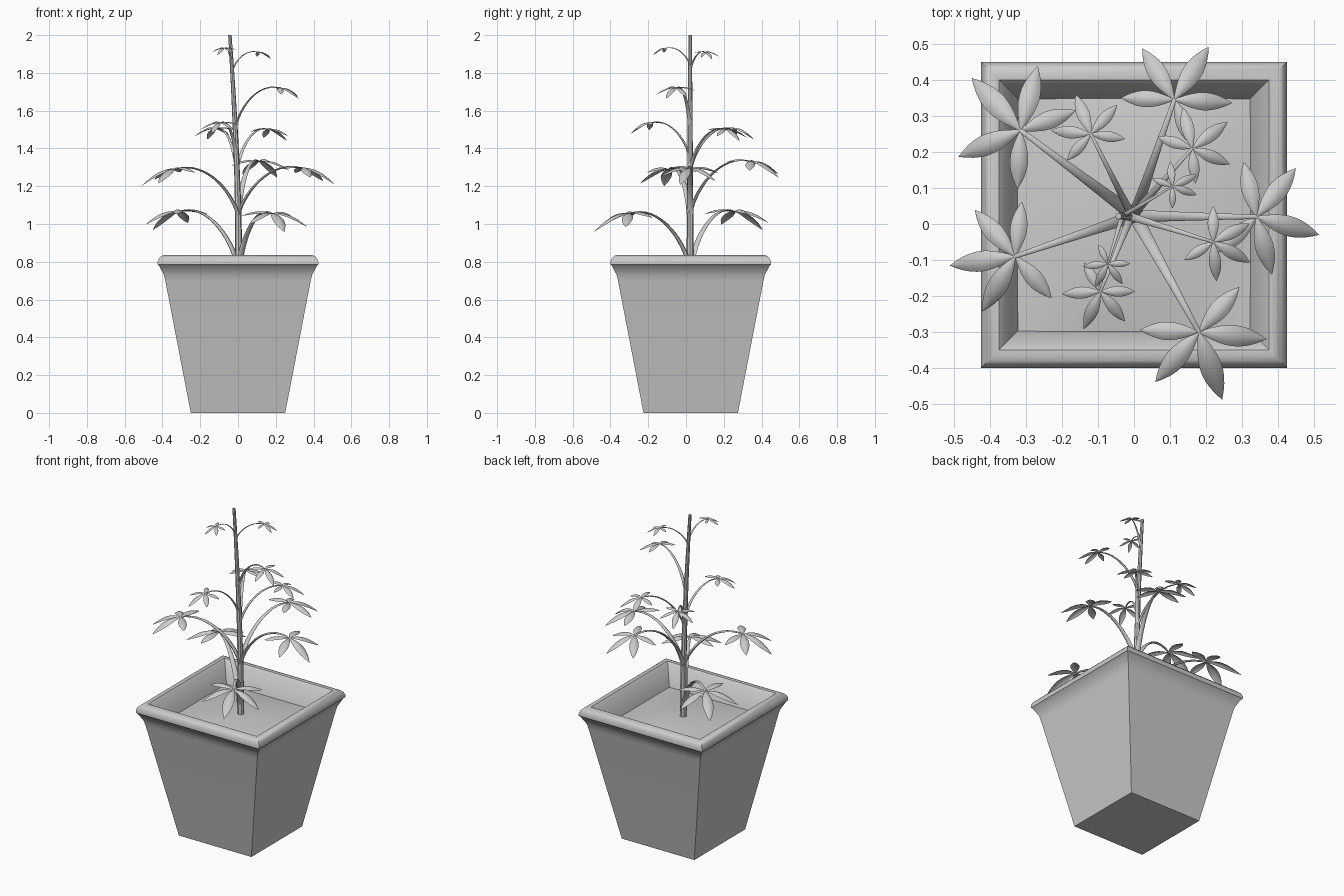
import bpy, math
from mathutils import Vector

if "Cube" in bpy.data.objects:
    bpy.data.objects.remove(bpy.data.objects["Cube"])

CY = 0.025          # pot centre in y
STEM_Y = 0.022


def make(name, verts, faces, angle=40):
    me = bpy.data.meshes.new(name)
    me.from_pydata([tuple(v) for v in verts], [], faces)
    me.update()
    for p in me.polygons:
        p.use_smooth = True
    me.set_sharp_from_angle(angle=math.radians(angle))
    ob = bpy.data.objects.new(name, me)
    bpy.context.collection.objects.link(ob)
    return ob


def bridge(rings, n):
    """Quads joining consecutive closed rings of n points."""
    return [(r * n + i, r * n + (i + 1) % n, (r + 1) * n + (i + 1) % n, (r + 1) * n + i)
            for r in range(rings - 1) for i in range(n)]


# Square pot: profile of (half width, height) from the base, over the rim, to the inside
profile = [(0.25, 0), (0.385, 0.70), (0.392, 0.73), (0.418, 0.78), (0.425, 0.785),
           (0.425, 0.80), (0.418, 0.818), (0.405, 0.831), (0.39, 0.836),
           (0.375, 0.834), (0.36, 0.82), (0.318, 0.69)]
verts = [(sx * h, CY + sy * h, z) for h, z in profile
         for sx, sy in ((-1, -1), (1, -1), (1, 1), (-1, 1))]
make("pot", verts, bridge(len(profile), 4) + [(3, 2, 1, 0)], 30)

# Gently mounded soil
N = 12
verts, faces = [], []
for j in range(N + 1):
    for i in range(N + 1):
        u, v = 2 * i / N - 1, 2 * j / N - 1
        verts.append((0.325 * u, CY + 0.325 * v, 0.705 + 0.03 * (1 - u * u) * (1 - v * v)))
for j in range(N):
    for i in range(N):
        a = j * (N + 1) + i
        faces.append((a, a + 1, a + N + 2, a + N + 1))
make("soil", verts, faces)


# Stem leaning slightly left toward the top
def stem_x(z):
    return 0.003 - 0.046 * max(0, (z - 0.9) / 1.1) ** 1.6


S = 8
heights = [0.69 + 1.31 * k / 12 for k in range(13)]
verts = []
for z in heights:
    r = 0.02 - 0.011 * (z - 0.69) / 1.31
    verts += [(stem_x(z) + r * math.cos(math.tau * i / S),
               STEM_Y + r * math.sin(math.tau * i / S), z) for i in range(S)]
faces = bridge(len(heights), S) + [tuple(range(12 * S, 13 * S)), tuple(reversed(range(S)))]
make("stem", verts, faces)


# Flattened, tapering leaf stalk arching from the stem to the leaflet cluster
def stalk(name, z0, c, size):
    p0 = Vector((stem_x(z0), STEM_Y, z0))
    out = Vector((c.x - p0.x, c.y - p0.y, 0))
    p1 = p0 + out * 0.15 + Vector((0, 0, (c.z - z0) * 0.65))
    p2 = p0 + out * 0.58
    p2.z = c.z + 0.25 * size
    side = Vector((-out.y, out.x, 0)).normalized()
    n, k, verts = 8, 14, []
    for s in range(k + 1):
        t = s / k
        q = 1 - t
        p = q**3 * p0 + 3 * q * q * t * p1 + 3 * q * t * t * p2 + t**3 * c
        tan = (q * q * (p1 - p0) + 2 * q * t * (p2 - p1) + t * t * (c - p2)).normalized()
        nor = tan.cross(side)
        w = size * 0.105 * (1 - 0.68 * t)
        for i in range(n):
            a = math.tau * i / n
            verts.append(p + side * w * math.cos(a) + nor * w * 0.5 * math.sin(a))
    make(name, verts, bridge(k + 1, n) + [tuple(range(k * n, (k + 1) * n))], 60)
    return math.atan2(out.y, out.x)


# Five arched, pointed leaflets spread around the end of a stalk
def leaflets(name, c, size, angles, out):
    verts, faces = [], []
    K, W = 10, 6
    for deg in angles:
        a = math.radians(deg)
        rel = math.cos(a - out)
        length = size * (0.9 + 0.12 * rel)
        drop = length * (0.22 + 0.27 * rel)
        d = Vector((math.cos(a), math.sin(a), 0))
        side = Vector((-d.y, d.x, 0))
        base = len(verts)
        for s in range(K + 1):
            t = s / K
            half = length * (0.012 * (1 - t) + 0.15 * math.sin(math.pi * t**1.1) ** 0.9 if s < K else 0.002)
            z = length * 0.10 * math.sin(math.pi * t) - drop * t**1.3
            for i in range(W + 1):
                u = 2 * i / W - 1
                verts.append(c + d * length * t + side * half * u
                             + Vector((0, 0, z - 0.45 * half * u * u)))
        for s in range(K):
            for i in range(W):
                b = base + s * (W + 1) + i
                faces.append((b, b + W + 1, b + W + 2, b + 1))
    make(name, verts, faces, 80)


# Clusters: x, y, z of the centre, height on the stem, leaflet length, leaflet directions
clusters = [
    (-0.315, 0.26, 1.065, 0.77, 0.195, (133, 75, 20, 267, 203)),
    (0.18, -0.30, 1.055, 0.77, 0.195, (48, -6, -71, -131, 178)),
    (-0.33, -0.09, 1.29, 1.05, 0.18, (83, 131, 188, 239, 311)),
    (0.34, 0.02, 1.295, 1.05, 0.178, (103, 51, -16, -75, -137)),
    (0.112, 0.345, 1.33, 1.06, 0.172, (57, 122, -3, 178, -68)),
    (-0.12, 0.25, 1.505, 1.28, 0.115, (111, 48, -8, 228, 175)),
    (0.162, 0.21, 1.50, 1.29, 0.12, (103, 37, -23, 162, -85)),
    (-0.093, -0.187, 1.535, 1.35, 0.112, (0, -51, -114, 184, 120)),
    (0.22, -0.05, 1.72, 1.51, 0.115, (90, 27, -29, -85, -148)),
    (0.107, 0.105, 1.91, 1.81, 0.073, (95, 25, -20, -90, 160)),
    (-0.073, -0.11, 1.93, 1.84, 0.072, (0, -54, -118, 187, 115)),
]
for n, (x, y, z, z0, size, angles) in enumerate(clusters, 1):
    c = Vector((x, y, z))
    out = stalk(f"leaf_stalk_{n}", z0, c, size)
    leaflets(f"leaflets_{n}", c, size, angles, out)
